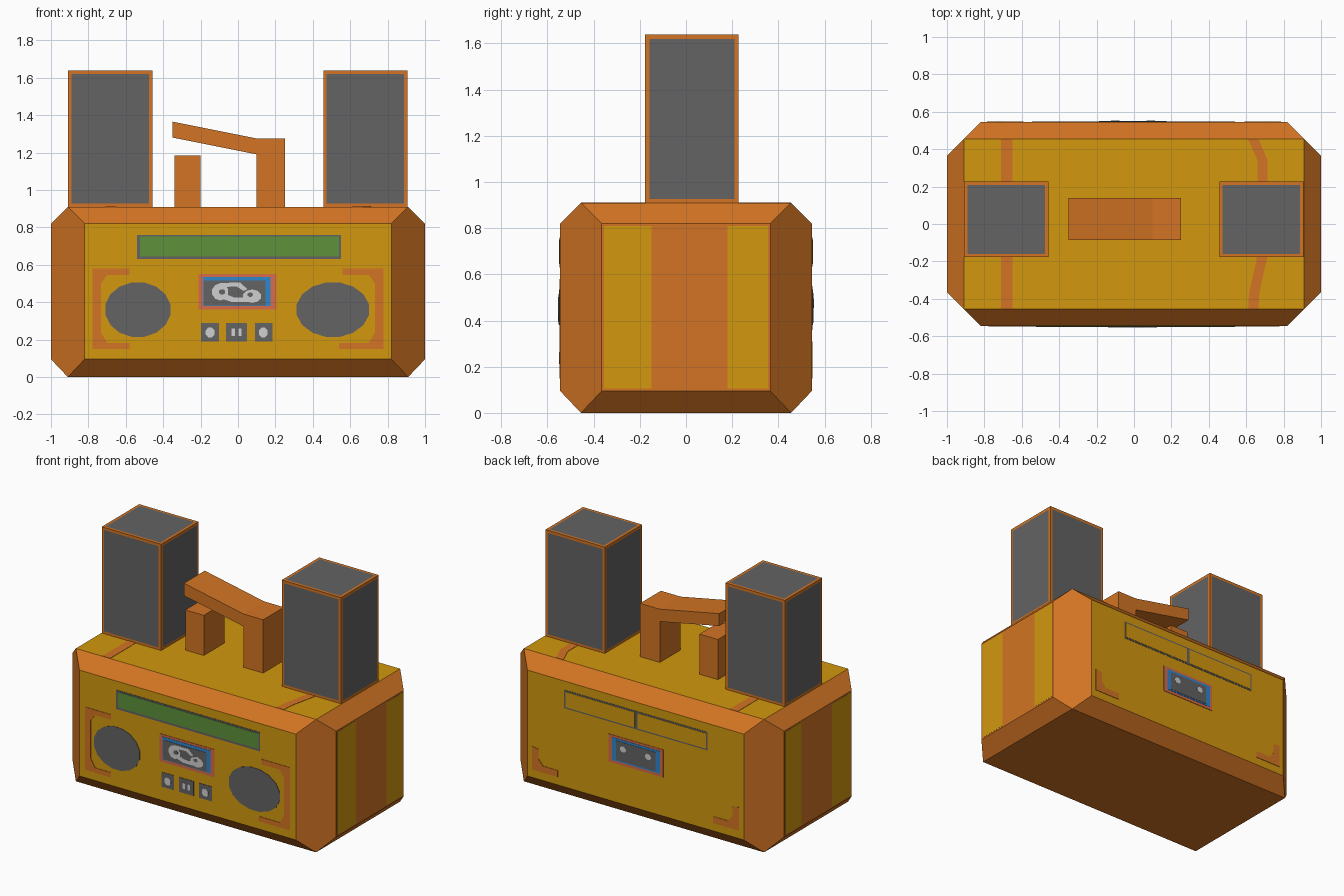
import bpy, bmesh, math
from mathutils import Vector

if "Cube" in bpy.data.objects:
    bpy.data.objects.remove(bpy.data.objects["Cube"])


def material(name, rgb):
    lin = [(c / 255 / 12.92) if c < 11 else ((c / 255 + 0.055) / 1.055) ** 2.4 for c in rgb]
    m = bpy.data.materials.new(name)
    m.diffuse_color = (*lin, 1)
    m.use_nodes = True
    m.node_tree.nodes["Principled BSDF"].inputs["Base Color"].default_value = m.diffuse_color
    return m


ORANGE = material("orange", (210, 116, 35))
YELLOW = material("mustard yellow", (210, 152, 15))
GREY = material("dark grey", (99, 99, 99))
GREEN = material("display green", (95, 145, 60))
BLUE = material("cassette blue", (46, 135, 207))
LIGHT = material("light grey", (208, 208, 208))
CORAL = material("coral", (215, 108, 72))


def finish(name, bm, *mats):
    bmesh.ops.recalc_face_normals(bm, faces=bm.faces)
    me = bpy.data.meshes.new(name)
    bm.to_mesh(me)
    bm.free()
    for m in mats:
        me.materials.append(m)
    ob = bpy.data.objects.new(name, me)
    bpy.context.collection.objects.link(ob)
    return ob


def prism(name, pts, place, d0, d1, mat):
    """Extrude a 2D outline from depth d0 to d1; place maps (u, v, d) to space."""
    bm = bmesh.new()
    a = [bm.verts.new(place(u, v, d0)) for u, v in pts]
    b = [bm.verts.new(place(u, v, d1)) for u, v in pts]
    bm.faces.new(a)
    bm.faces.new(b)
    n = len(pts)
    for i in range(n):
        j = (i + 1) % n
        bm.faces.new((a[i], a[j], b[j], b[i]))
    return finish(name, bm, mat)


def rect(u0, u1, v0, v1):
    return [(u0, v0), (u1, v0), (u1, v1), (u0, v1)]


def oval(u, v, ru, rv, n=16):
    return [(u + ru * math.cos(2 * math.pi * (i + .5) / n),
             v + rv * math.sin(2 * math.pi * (i + .5) / n)) for i in range(n)]


# outward-facing placements on the sides of the case
FRONT = lambda u, v, d: (u, -0.545 - d, v)
BACK = lambda u, v, d: (u, 0.545 + d, v)
RIGHT = lambda u, v, d: (1 + d, u, v)
LEFT = lambda u, v, d: (-1 - d, u, v)
TOP = lambda u, v, d: (u, v, 0.91 + d)


def plate(name, pts, side, d, mat):
    return prism(name, pts, side, -0.002, d, mat)


# chamfered case: hull of the corner points, panels coloured by direction
bm = bmesh.new()
for sx in (-1, 1):
    for sy in (-1, 1):
        for z, zc in ((0, 0.095), (0.91, 0.82)):
            for p in ((0.91, 0.455, z), (0.82, 0.545, zc), (1, 0.365, zc)):
                bm.verts.new((sx * p[0], sy * p[1], p[2]))
bmesh.ops.convex_hull(bm, input=bm.verts)
bmesh.ops.dissolve_limit(bm, angle_limit=math.radians(1), verts=bm.verts, edges=bm.edges)
bm.normal_update()
for f in bm.faces:
    f.material_index = int(abs(f.normal.y) > 0.99 or f.normal.z > 0.99)
finish("case", bm, ORANGE, YELLOW)

# yellow side bands
for side, label in ((LEFT, "left"), (RIGHT, "right")):
    for y0, y1, end in ((-0.355, -0.15, "front"), (0.18, 0.355, "rear")):
        plate(f"{label}_{end}_band", rect(y0, y1, 0.105, 0.81), side, 0.001, YELLOW)

# stripes on the top panel
plate("top_left_stripe", rect(-0.71, -0.65, -0.455, 0.455), TOP, 0.002, ORANGE)
edge = [(0.61, -0.455), (0.615, -0.37), (0.655, -0.19), (0.66, 0.2), (0.66, 0.34), (0.61, 0.455)]
plate("top_right_stripe", edge + [(u + 0.055, v) for u, v in reversed(edge)], TOP, 0.002, ORANGE)

# display on the front, outlined hatches on the back
plate("display_frame", rect(-0.54, 0.55, 0.63, 0.76), FRONT, 0.003, GREY)
plate("display_screen", rect(-0.525, 0.54, 0.645, 0.75), FRONT, 0.005, GREEN)
plate("hatch_outline", rect(-0.545, 0.54, 0.635, 0.76), BACK, 0.002, GREY)
for u0, u1, side in ((-0.535, -0.015, "left"), (0.005, 0.53, "right")):
    plate(f"hatch_{side}_panel", rect(u0, u1, 0.645, 0.75), BACK, 0.004, YELLOW)

# round front speakers
plate("left_driver", oval(-0.535, 0.36, 0.177, 0.148), FRONT, 0.003, GREY)
plate("right_driver", oval(0.507, 0.36, 0.197, 0.148), FRONT, 0.003, GREY)

# bracket trims around the drivers and in the rear lower corners
for s, label, a, b in ((-1, "left", 0.58, 0.58), (1, "right", 0.56, 0.54)):
    c = [(0.777, 0.15), (0.777, 0.58), (a, 0.58), (a, 0.545), (0.70, 0.545), (0.733, 0.50),
         (0.733, 0.24), (0.70, 0.183), (b, 0.183), (b, 0.15)]
    plate(f"{label}_bracket", [(s * u, v) for u, v in c], FRONT, 0.003, ORANGE)
    c = [(0.785, 0.15), (0.785, 0.31), (0.735, 0.30), (0.735, 0.235), (0.70, 0.195),
         (0.59, 0.195), (0.59, 0.15)]
    plate(f"rear_{label}_corner_trim", [(s * u, v) for u, v in c], BACK, 0.003, ORANGE)

# cassette windows, front and back
for side, label in ((FRONT, "front"), (BACK, "rear")):
    plate(f"{label}_cassette_frame", rect(-0.21, 0.205, 0.36, 0.55), side, 0.003, CORAL)
    plate(f"{label}_cassette_door", rect(-0.188, 0.175, 0.38, 0.535), side, 0.005, BLUE)
plate("front_cassette_window", rect(-0.183, 0.148, 0.383, 0.515), FRONT, 0.007, GREY)
plate("rear_cassette_window", rect(-0.155, 0.145, 0.39, 0.52), BACK, 0.007, GREY)
for u in (-0.1, 0.09):
    plate("rear_cassette_hub", oval(u, 0.475, 0.024, 0.022, 8), BACK, 0.009, LIGHT)

# tape reels: a light wavy shape with dark hubs
plate("left_reel", oval(-0.095, 0.455, 0.045, 0.046, 10), FRONT, 0.0085, LIGHT)
plate("right_reel", oval(0.075, 0.432, 0.05, 0.036, 10), FRONT, 0.0085, LIGHT)
plate("tape_upper", [(-0.10, 0.502), (0.01, 0.506), (0.05, 0.47), (0.03, 0.46), (-0.01, 0.485),
                     (-0.08, 0.48)], FRONT, 0.008, LIGHT)
plate("tape_lower", [(-0.09, 0.42), (-0.03, 0.40), (0.07, 0.40), (0.07, 0.425), (-0.02, 0.425),
                     (-0.07, 0.445)], FRONT, 0.008, LIGHT)
plate("left_reel_hub", oval(-0.085, 0.455, 0.018, 0.015, 8), FRONT, 0.0095, GREY)
plate("right_reel_hub", oval(0.065, 0.44, 0.016, 0.012, 8), FRONT, 0.0095, GREY)

# push buttons
for u0, u1, label in ((-0.197, -0.102, "left"), (-0.065, 0.047, "middle"), (0.09, 0.185, "right")):
    plate(f"{label}_button", rect(u0, u1, 0.19, 0.29), FRONT, 0.003, GREY)
for u in (-0.149, 0.135):
    plate("button_mark", oval(u, 0.238, 0.026, 0.028, 8), FRONT, 0.005, LIGHT)
for u in (-0.026, 0.011):
    plate("button_bar", rect(u - 0.009, u + 0.009, 0.22, 0.26), FRONT, 0.005, LIGHT)

# upright speaker boxes with grey grilles on every visible side
for x, label in ((-0.683, "left"), (0.681, "right")):
    bm = bmesh.new()
    bmesh.ops.create_cube(bm, size=1)
    for v in bm.verts:
        v.co = Vector((x + v.co.x * 0.45, 0.025 + v.co.y * 0.405, 1.273 + v.co.z * 0.73))
    bm.normal_update()
    grilles = [f for f in bm.faces if f.normal.z > -0.5]
    bmesh.ops.inset_individual(bm, faces=grilles, thickness=0.026)
    for f in grilles:
        f.material_index = 1
    finish(f"{label}_speaker_box", bm, ORANGE, GREY)

# broken carrying handle
ACROSS = lambda u, v, d: (u, d, v)
prism("handle_left_post", rect(-0.34, -0.2, 0.905, 1.185), ACROSS, -0.085, 0.14, ORANGE)
prism("handle_grip", [(0.1, 0.905), (0.25, 0.905), (0.25, 1.275), (0.1, 1.275), (-0.35, 1.365),
                      (-0.35, 1.28), (0.1, 1.19)], ACROSS, -0.085, 0.14, ORANGE)
